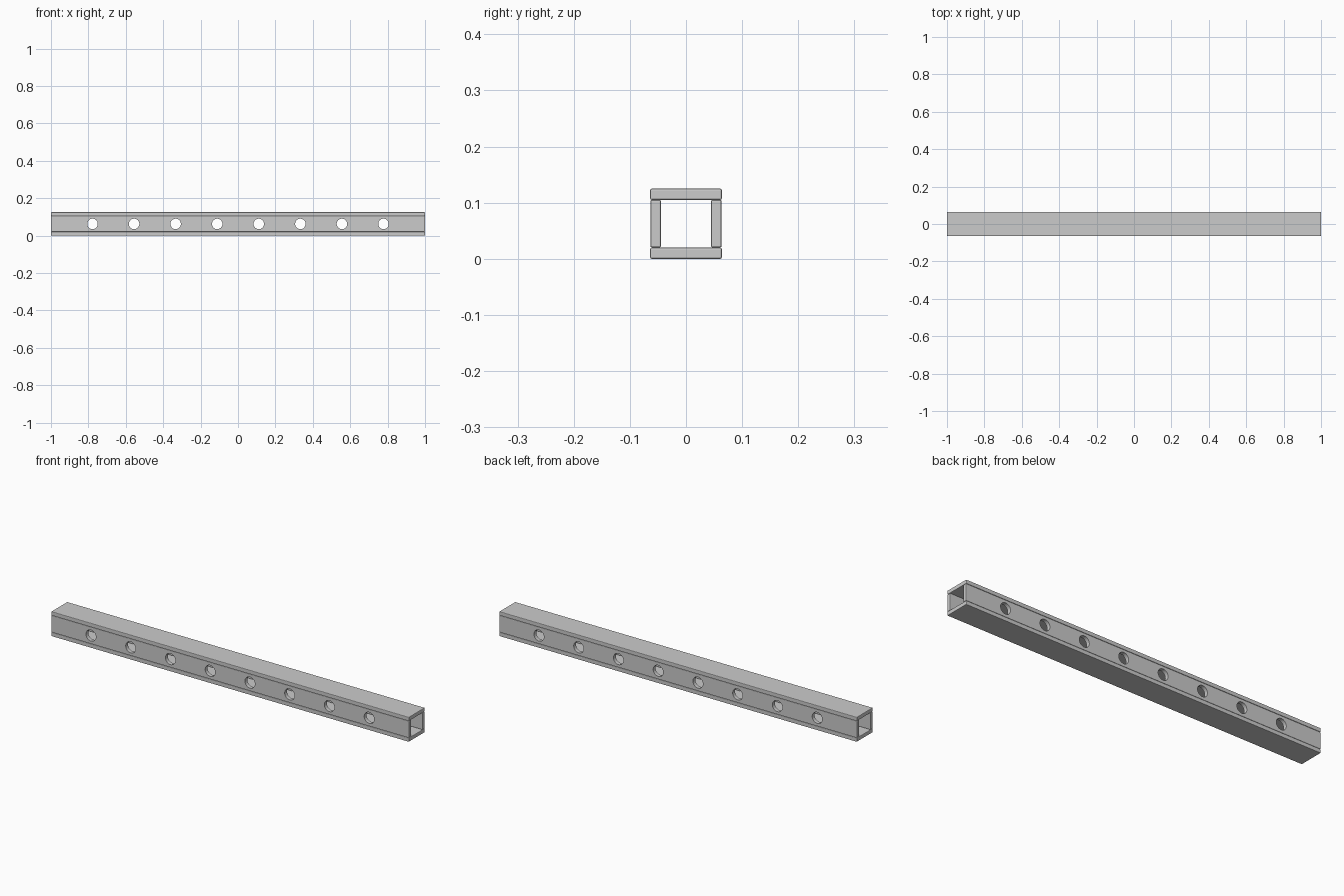
import bpy, math

if "Cube" in bpy.data.objects:
    bpy.data.objects.remove(bpy.data.objects["Cube"])

LENGTH, WIDTH, HEIGHT, T = 2.0, 0.128, 0.125, 0.02
HOLES, RADIUS = 8, 0.028


def plate(name, size, loc):
    bpy.ops.mesh.primitive_cube_add(size=1, location=loc)
    ob = bpy.context.object
    ob.name = name
    ob.scale = size
    bpy.ops.object.transform_apply(location=False, rotation=False, scale=True)
    bev = ob.modifiers.new("edge_bevel", 'BEVEL')
    bev.width = 0.003
    bev.segments = 2
    bpy.ops.object.modifier_apply(modifier=bev.name)
    return ob


# Top and bottom plates
plate("bottom_plate", (LENGTH, WIDTH, T), (0, 0, T / 2))
plate("top_plate", (LENGTH, WIDTH, T), (0, 0, HEIGHT - T / 2))

# Cutters for the row of round holes through both sides
cutters = []
for i in range(HOLES):
    x = -LENGTH / 2 + LENGTH * (i + 1) / (HOLES + 1)
    bpy.ops.mesh.primitive_cylinder_add(vertices=32, radius=RADIUS, depth=0.3,
                                        location=(x, 0, HEIGHT / 2),
                                        rotation=(math.pi / 2, 0, 0))
    cutters.append(bpy.context.object)
bpy.ops.object.select_all(action='DESELECT')
for c in cutters:
    c.select_set(True)
bpy.context.view_layer.objects.active = cutters[0]
bpy.ops.object.join()
cutter = bpy.context.object
cutter.name = "hole_cutter"
cutter.hide_render = True

# Perforated side plates
for name, side in (("front_plate", -1), ("back_plate", 1)):
    ob = plate(name, (LENGTH, T - 0.001, HEIGHT - 2 * T),
               (0, side * (WIDTH - T) / 2, HEIGHT / 2))
    cut = ob.modifiers.new("holes", 'BOOLEAN')
    cut.operation = 'DIFFERENCE'
    cut.solver = 'EXACT'
    cut.object = cutter
    bpy.context.view_layer.objects.active = ob
    bpy.ops.object.modifier_apply(modifier=cut.name)

bpy.data.objects.remove(cutter, do_unlink=True)
